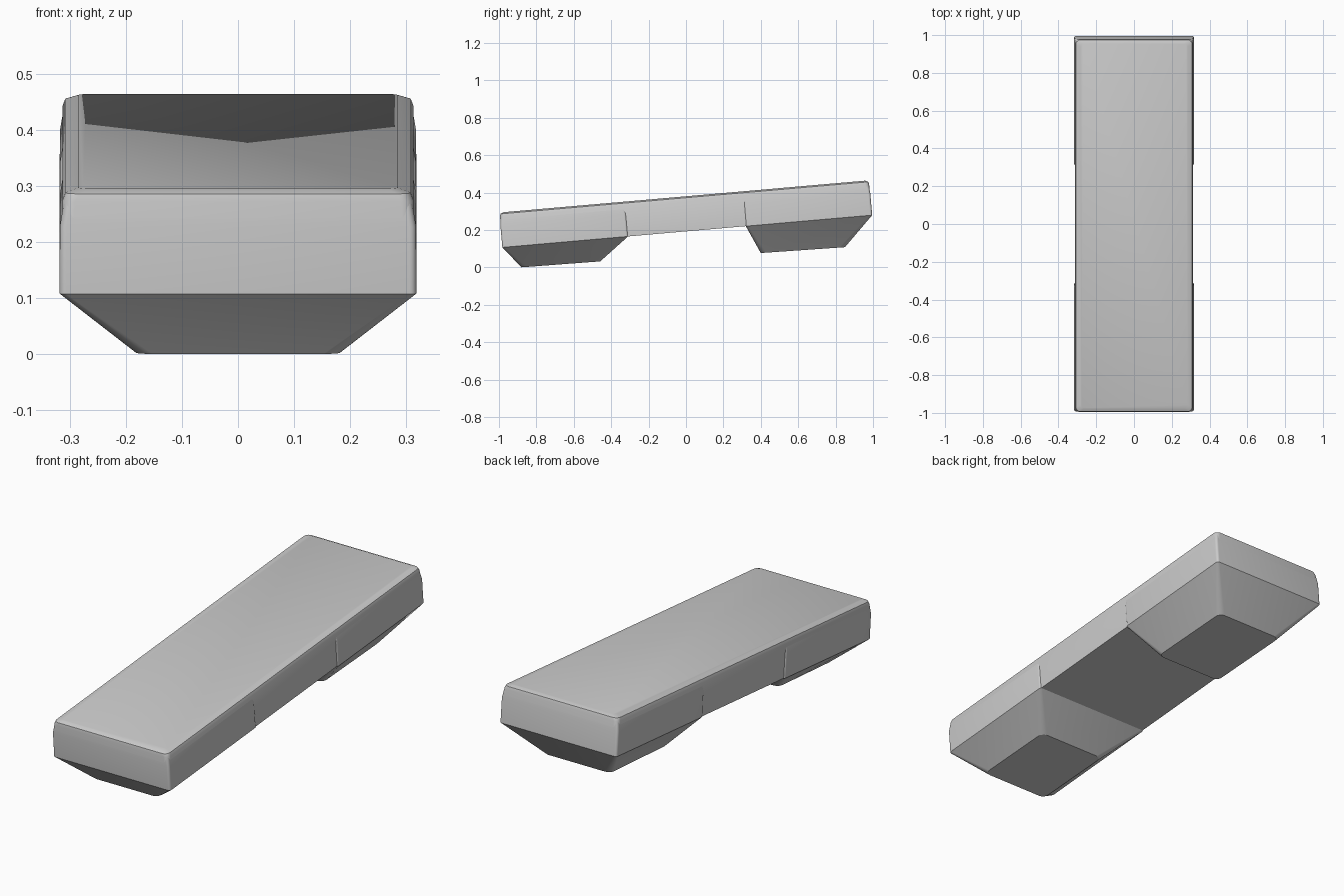
import bpy, bmesh, math
from mathutils import Matrix, Vector

if "Cube" in bpy.data.objects:
    bpy.data.objects.remove(bpy.data.objects["Cube"])

# Everything is modelled flat (y along the slab, z = 0 on its underside), then tilted
TILT = Matrix.Translation((0, -0.982, 0.107)) @ Matrix.Rotation(math.radians(4.98), 4, 'X')
LENGTH = 1.985


def ring(half_x, y0, y1, z0, z1, r, seg=5):
    """Rounded rectangle; height runs from z0 at y0 to z1 at y1."""
    pts = []
    corners = [(half_x - r, y1 - r, 0), (-half_x + r, y1 - r, 90),
               (-half_x + r, y0 + r, 180), (half_x - r, y0 + r, 270)]
    for cx, cy, start in corners:
        for i in range(seg + 1):
            a = math.radians(start + 90 * i / seg)
            y = cy + r * math.sin(a)
            z = z0 + (z1 - z0) * (y - y0) / (y1 - y0)
            pts.append(Vector((cx + r * math.cos(a), y, z)))
    return pts


def loft(name, rings):
    bm = bmesh.new()
    loops = [[bm.verts.new(TILT @ p) for p in r] for r in rings]
    n = len(loops[0])
    for a, b in zip(loops, loops[1:]):
        for i in range(n):
            j = (i + 1) % n
            bm.faces.new((a[i], a[j], b[j], b[i]))
    bm.faces.new(loops[0][::-1])
    bm.faces.new(loops[-1])
    bmesh.ops.recalc_face_normals(bm, faces=bm.faces)
    me = bpy.data.meshes.new(name)
    bm.to_mesh(me)
    bm.free()
    ob = bpy.data.objects.new(name, me)
    bpy.context.collection.objects.link(ob)
    bpy.context.view_layer.objects.active = ob
    ob.select_set(True)
    bpy.ops.object.shade_smooth_by_angle(angle=math.radians(28))
    ob.select_set(False)


# Tilted slab with a softened top edge
loft("slab", [
    ring(0.313, 0.002, LENGTH - 0.002, 0, 0, 0.016),
    ring(0.313, 0.002, LENGTH - 0.002, 0.165, 0.165, 0.022),
    ring(0.308, 0.005, LENGTH - 0.005, 0.179, 0.179, 0.025),
    ring(0.284, 0.022, LENGTH - 0.022, 0.187, 0.187, 0.02),
])

# Tapered feet: (name, collar start/end, base start/end, base heights)
feet = [
    ("front_foot", 0.0, 0.675, 0.0925, 0.515, -0.115, -0.120),
    ("back_foot", 1.307, LENGTH, 1.374, 1.825, -0.150, -0.158),
]
for name, a, b, c, d, h0, h1 in feet:
    loft(name, [
        ring(0.182, c, d, h0, h1, 0.03),
        ring(0.318, a, b, 0, 0, 0.012),
        ring(0.3175, a, b, 0.12, 0.12, 0.012),
        ring(0.310, a + 0.006, b - 0.006, 0.165, 0.165, 0.012),
    ])
